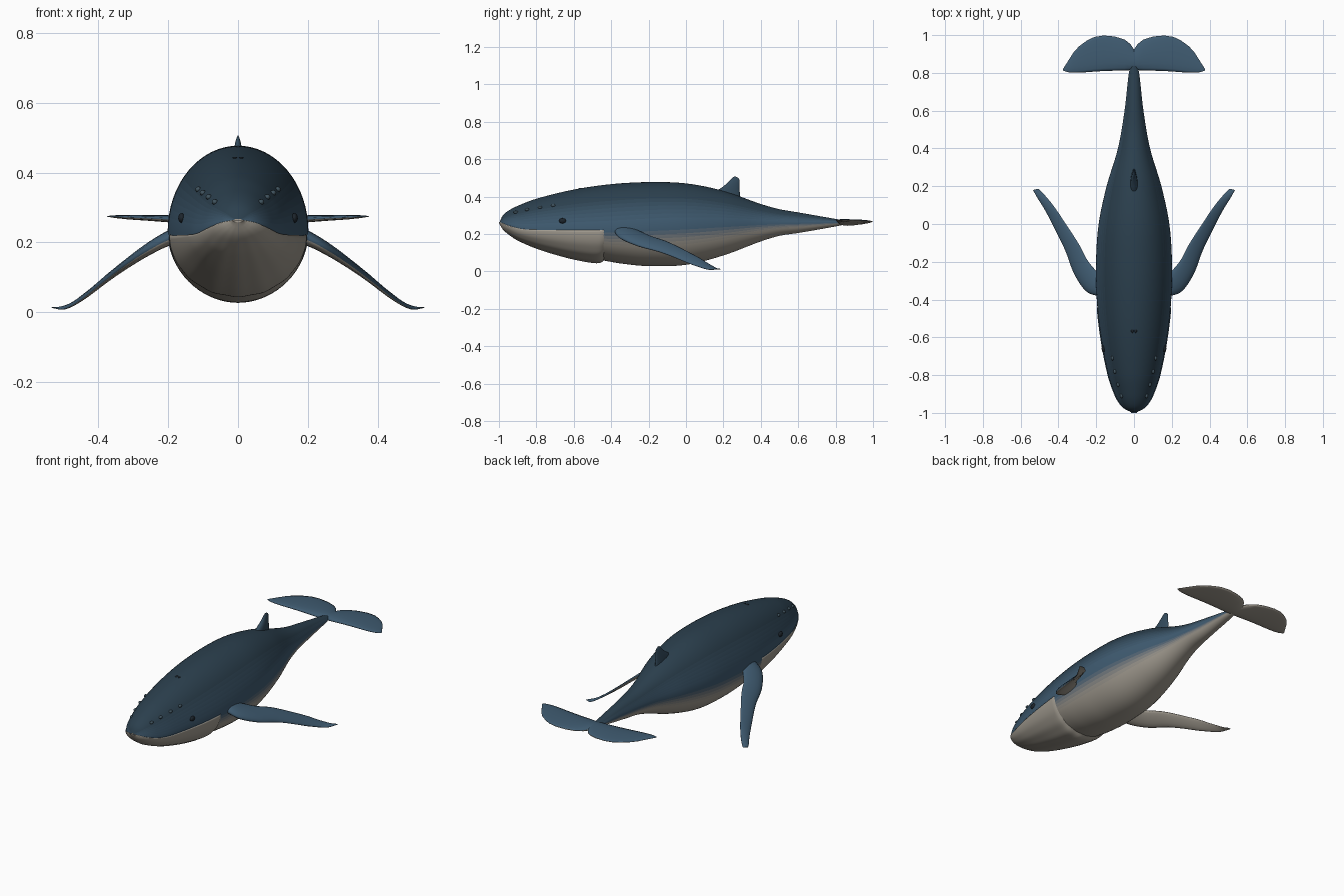
import bpy, bmesh
from math import sin, cos, pi
from mathutils import Vector

if "Cube" in bpy.data.objects:
    bpy.data.objects.remove(bpy.data.objects["Cube"])


def material(name, c):
    m = bpy.data.materials.new(name)
    m.diffuse_color = (*c, 1)
    m.use_nodes = True
    m.node_tree.nodes["Principled BSDF"].inputs["Base Color"].default_value = m.diffuse_color
    return m


def mix(a, b, t):
    return tuple(p + (q - p) * t for p, q in zip(a, b))


DARK, BLUE, PALE = (.024, .05, .075), (.05, .105, .165), (.36, .33, .28)
blue, pale = material("blue_skin", BLUE), material("pale_skin", PALE)
black = material("black", (.012, .018, .025))
bump_skin = material("bump_skin", (.05, .085, .11))
ramp = [material(f"belly_blend_{i}", mix(PALE, BLUE, i / 8)) for i in range(8)]
ramp += [material(f"back_blend_{i}", mix(BLUE, DARK, i / 6)) for i in range(7)]


def curve(keys, x):
    """Smooth interpolation through (x, value) keys."""
    n = len(keys)
    if x <= keys[0][0]:
        return keys[0][1]
    if x >= keys[-1][0]:
        return keys[-1][1]
    i = max(k for k in range(n - 1) if keys[k][0] <= x)

    def slope(k):
        a, b = keys[max(k - 1, 0)], keys[min(k + 1, n - 1)]
        return (b[1] - a[1]) / (b[0] - a[0])
    (x0, y0), (x1, y1) = keys[i], keys[i + 1]
    h = x1 - x0
    t = (x - x0) / h
    return (y0 * (1 + 2 * t) * (1 - t) ** 2 + h * slope(i) * t * (1 - t) ** 2
            + y1 * t * t * (3 - 2 * t) + h * slope(i + 1) * t * t * (t - 1))


def loft(name, rings, mats, pick=lambda i, j, c: 0, mirror=False):
    bm = bmesh.new()
    vs = [[bm.verts.new(p) for p in r] for r in rings]
    n = len(rings[0])
    for i in range(len(vs) - 1):
        for j in range(n):
            k = (j + 1) % n
            f = bm.faces.new((vs[i][j], vs[i][k], vs[i + 1][k], vs[i + 1][j]))
            f.material_index = pick(i, j, f.calc_center_median())
    bm.faces.new(vs[0])
    bm.faces.new(vs[-1])
    bmesh.ops.recalc_face_normals(bm, faces=bm.faces)
    me = bpy.data.meshes.new(name)
    bm.to_mesh(me)
    bm.free()
    for m in mats:
        me.materials.append(m)
    ob = bpy.data.objects.new(name, me)
    bpy.context.collection.objects.link(ob)
    for p in me.polygons:
        p.use_smooth = len(p.vertices) == 4
    if mirror:
        ob.modifiers.new("mirror", 'MIRROR').use_mirror_merge = False
    return ob


def blade(lead, trail, half, n=16, up=(0, 0, 1)):
    """Lens-shaped cross-section between a leading and a trailing point."""
    lead, trail, up = Vector(lead), Vector(trail), Vector(up)
    out = []
    for j in range(n):
        a = 2 * pi * (j + .5) / n
        u = (1 - cos(a)) / 2
        out.append(lead.lerp(trail, u) + up * half * sin(a) * (1.25 - .5 * u))
    return out


# body profiles along y
TOP = [(-.995, .268), (-.98, .298), (-.95, .324), (-.9, .35), (-.8, .388), (-.6, .437), (-.4, .466),
       (-.2, .477), (0, .47), (.2, .43), (.4, .36), (.5, .332), (.6, .315), (.8, .28), (.87, .268)]
BOT = [(-.995, .26), (-.9, .205), (-.7, .12), (-.5, .07), (-.44, .058), (-.35, .042), (-.2, .028),
       (0, .035), (.2, .085), (.4, .16), (.5, .19), (.6, .205), (.8, .24), (.87, .255)]
WID = [(-.995, .012), (-.98, .045), (-.95, .075), (-.9, .102), (-.8, .136), (-.6, .175), (-.4, .197),
       (-.2, .201), (0, .187), (.2, .145), (.4, .085), (.6, .05), (.8, .027), (.87, .01)]
MID = [(-.995, .264), (-.95, .245), (-.87, .226), (-.75, .222), (-.45, .222), (-.1, .24), (.3, .255), (.87, .262)]
JAW = [(-1, .258), (-.98, .225), (-.95, .198), (-.9, .165), (-.8, .122), (-.7, .09), (-.6, .064), (-.5, .046),
       (-.465, .045), (-.45, .05), (-.435, .062)]
SEG = 64


def body_ring(y):
    w, zm = curve(WID, y), curve(MID, y)
    zt, zb = curve(TOP, y), curve(BOT, y)
    return [(w * cos(a), y, zm + sin(a) * ((zt - zm) if sin(a) > 0 else (zm - zb)))
            for a in (2 * pi * j / SEG for j in range(SEG))]


def body_shade(i, j, c):
    s = sin(2 * pi * (j + .5) / SEG)
    if s < 0:
        return 8 if c.y < -.46 else max(0, min(8, round(8 + (s + .08) / .4 * 8)))
    return 8 + max(0, min(6, round((s - .1) / .6 * 6)))


loft("body", [body_ring(-.995 + 1.865 * (i / 90) ** 1.4) for i in range(91)], ramp, body_shade)


# lower jaw: half bowl with faint throat pleats
def jaw_ring(y):
    shrink = .97 if y > -.44 else 1
    w, zm = (curve(WID, y) + .004) * shrink, curve(MID, y)
    d = zm - curve(JAW, y)
    low = []
    for j in range(49):
        a = pi + pi * j / 48
        r = 1 + .008 * cos(16 * a) * sin(a) ** 2
        low.append((w * cos(a) * r, y, zm + d * sin(a) * r))
    return low + [(w * cos(pi * j / 8), y, zm) for j in range(1, 8)]


loft("lower_jaw", [jaw_ring(-1 + .565 * (i / 50) ** 1.3) for i in range(51)], [pale, blue],
     lambda i, j, c: 0 if j < 48 else 1)

# tail flukes: x, leading y, trailing y, half thickness
FL = [(0, .82, .925, .016), (.02, .813, .955, .016), (.05, .811, .978, .015), (.1, .81, .994, .013),
      (.16, .808, 1, .011), (.21, .805, .992, .0095), (.25, .802, .972, .008), (.29, .8, .943, .007),
      (.32, .8, .91, .006), (.35, .803, .862, .004), (.375, .812, .822, .001)]
loft("tail_fluke", [blade((x, a, .26 + .04 * x), (x, b, .26 + .04 * x), t) for x, a, b, t in FL],
     [blue, pale], lambda i, j, c: 0 if j < 7 or j == 15 else 1, True)

# dorsal fin: z, front y, rear y, half thickness
DF = [(.37, .11, .295, .022), (.43, .162, .288, .018), (.455, .2, .287, .014), (.475, .224, .287, .01),
      (.49, .238, .286, .007), (.5, .247, .279, .004), (.506, .256, .267, .001)]
loft("dorsal_fin", [blade((0, a, z), (0, b, z), t, up=(1, 0, 0)) for z, a, b, t in DF], [ramp[12]])

# flippers: lead x, y, trail x, y, half thickness
FP = [(.14, -.38, .14, -.27, .024), (.2, -.38, .19, -.255, .022), (.26, -.352, .215, -.23, .02),
      (.32, -.26, .25, -.185, .017), (.365, -.14, .29, -.108, .014), (.418, -.03, .355, -.008, .011),
      (.47, .07, .415, .082, .008), (.51, .135, .465, .145, .005), (.535, .18, .507, .187, .0015)]
FZ = [(.14, .228), (.2, .212), (.26, .18), (.32, .14), (.4, .078), (.45, .037), (.5, .01), (.535, .014)]
rings = []
for s in range(33):
    v = [curve([(i, row[c]) for i, row in enumerate(FP)], s / 4) for c in range(5)]
    rings.append(blade((v[0], v[1], curve(FZ, v[0])), (v[2], v[3], curve(FZ, v[2])), v[4]))
loft("flipper", rings, [blue, pale], lambda i, j, c: 0 if j < 7 or j == 15 else 1, True)


# eyes, head bumps and blowholes sit on the head surface
def bead(name, loc, size, mat):
    bm = bmesh.new()
    bmesh.ops.create_uvsphere(bm, u_segments=16, v_segments=10, radius=1)
    for v in bm.verts:
        v.co = Vector(loc) + Vector(p * q for p, q in zip(v.co, size))
    for f in bm.faces:
        f.smooth = True
    me = bpy.data.meshes.new(name)
    bm.to_mesh(me)
    bm.free()
    me.materials.append(mat)
    ob = bpy.data.objects.new(name, me)
    bpy.context.collection.objects.link(ob)
    ob.modifiers.new("mirror", 'MIRROR').use_mirror_merge = False


def on_head(y, z):
    zm, zt = curve(MID, y), curve(TOP, y)
    return curve(WID, y) * max(0, 1 - ((z - zm) / (zt - zm)) ** 2) ** .5


bead("eye", (on_head(-.66, .27) + .001, -.66, .27), (.01, .019, .014), black)
for y, z in [(-.91, .316), (-.85, .33), (-.78, .342), (-.71, .352)]:
    bead("head_bump", (on_head(y, z), y, z), (.009, .012, .008), bump_skin)
bead("blowhole", (.009, -.565, curve(TOP, -.565) - .003), (.007, .012, .005), black)
